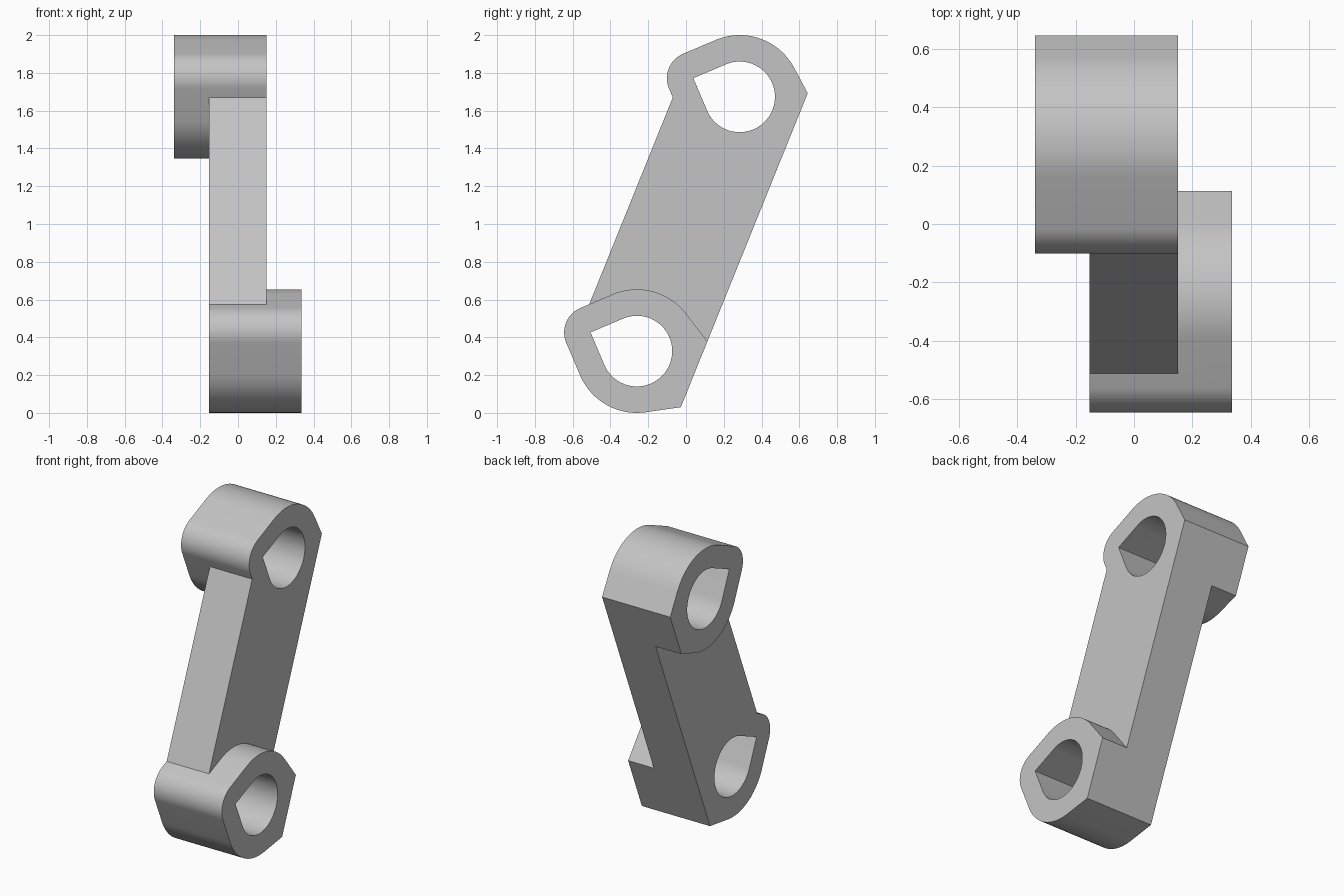
import bpy, bmesh
from math import atan, cos, sin, pi, sqrt, radians
from mathutils import Vector

cube = bpy.data.objects.get("Cube")
if cube:
    bpy.data.objects.remove(cube, do_unlink=True)

# Main dimensions: bore and boss radii, wall thickness, boss centres (y, z)
BORE, OUTER = 0.187, 0.327
WALL = OUTER - BORE
TIP = BORE * sqrt(2)
LOW, HIGH = Vector((-0.26, 0.327)), Vector((0.284, 1.673))
LENGTH = (HIGH - LOW).length
ALONG = (HIGH - LOW).normalized()
ACROSS = Vector((-ALONG.y, ALONG.x))      # towards the teardrop tips

grey = bpy.data.materials.new("plain grey")
grey.use_nodes = True
colour = (0.55, 0.55, 0.55, 1)
grey.diffuse_color = colour
grey.node_tree.nodes["Principled BSDF"].inputs["Base Color"].default_value = colour


def arc(cx, radius, start, end, steps):
    angles = [start + (end - start) * i / steps for i in range(steps + 1)]
    return [(cx + radius * cos(a), radius * sin(a)) for a in angles]


def teardrop():
    return [(TIP, 0)] + arc(0, BORE, pi / 4, 7 * pi / 4, 48)


def boss_outline(half_flat):
    # Rounded tip, round body, and a flat back tangent to the body
    end = pi - 2 * atan(half_flat / OUTER)
    side = arc(0, OUTER, pi / 4, end, 24) + [(-OUTER, half_flat)]
    mirrored = [(u, -v) for u, v in reversed(side)]
    return arc(TIP, WALL, -pi / 4, pi / 4, 20) + side + mirrored


def prism(name, outline, centre, x0, x1):
    bm = bmesh.new()
    verts = []
    for u, v in outline:
        p = centre + ACROSS * u + ALONG * v
        verts.append(bm.verts.new((x0, p.x, p.y)))
    face = bm.faces.new(verts)
    top = bmesh.ops.extrude_face_region(bm, geom=[face])["geom"]
    bmesh.ops.translate(bm, vec=(x1 - x0, 0, 0),
                        verts=[g for g in top if isinstance(g, bmesh.types.BMVert)])
    bmesh.ops.recalc_face_normals(bm, faces=bm.faces)
    mesh = bpy.data.meshes.new(name)
    bm.to_mesh(mesh)
    bm.free()
    mesh.materials.append(grey)
    obj = bpy.data.objects.new(name, mesh)
    bpy.context.collection.objects.link(obj)
    return obj


def combine(target, other, operation):
    mod = target.modifiers.new(operation.lower(), "BOOLEAN")
    mod.operation, mod.solver, mod.object = operation, "EXACT", other
    bpy.context.view_layer.objects.active = target
    bpy.ops.object.modifier_apply(modifier=mod.name)
    bpy.data.objects.remove(other, do_unlink=True)


# Straight arm joining the two bosses
link = prism("offset_link_arm",
             [(-OUTER, 0), (OUTER, 0), (OUTER, LENGTH), (-OUTER, LENGTH)],
             LOW, -0.153, 0.151)

# Bosses stick out on opposite sides of the arm
combine(link, prism("lower_boss", boss_outline(0.188), LOW, -0.153, 0.336), "UNION")
combine(link, prism("upper_boss", boss_outline(0.153), HIGH, -0.338, 0.151), "UNION")

# Teardrop bores through both ends
for centre in (LOW, HIGH):
    cutter = prism("bore_cutter", teardrop(), centre, -0.5, 0.5)
    cutter.hide_render = True
    combine(link, cutter, "DIFFERENCE")

# Smooth curved walls, crisp corners
bpy.ops.object.select_all(action="DESELECT")
link.select_set(True)
bpy.context.view_layer.objects.active = link
bpy.ops.object.shade_smooth_by_angle(angle=radians(25))
